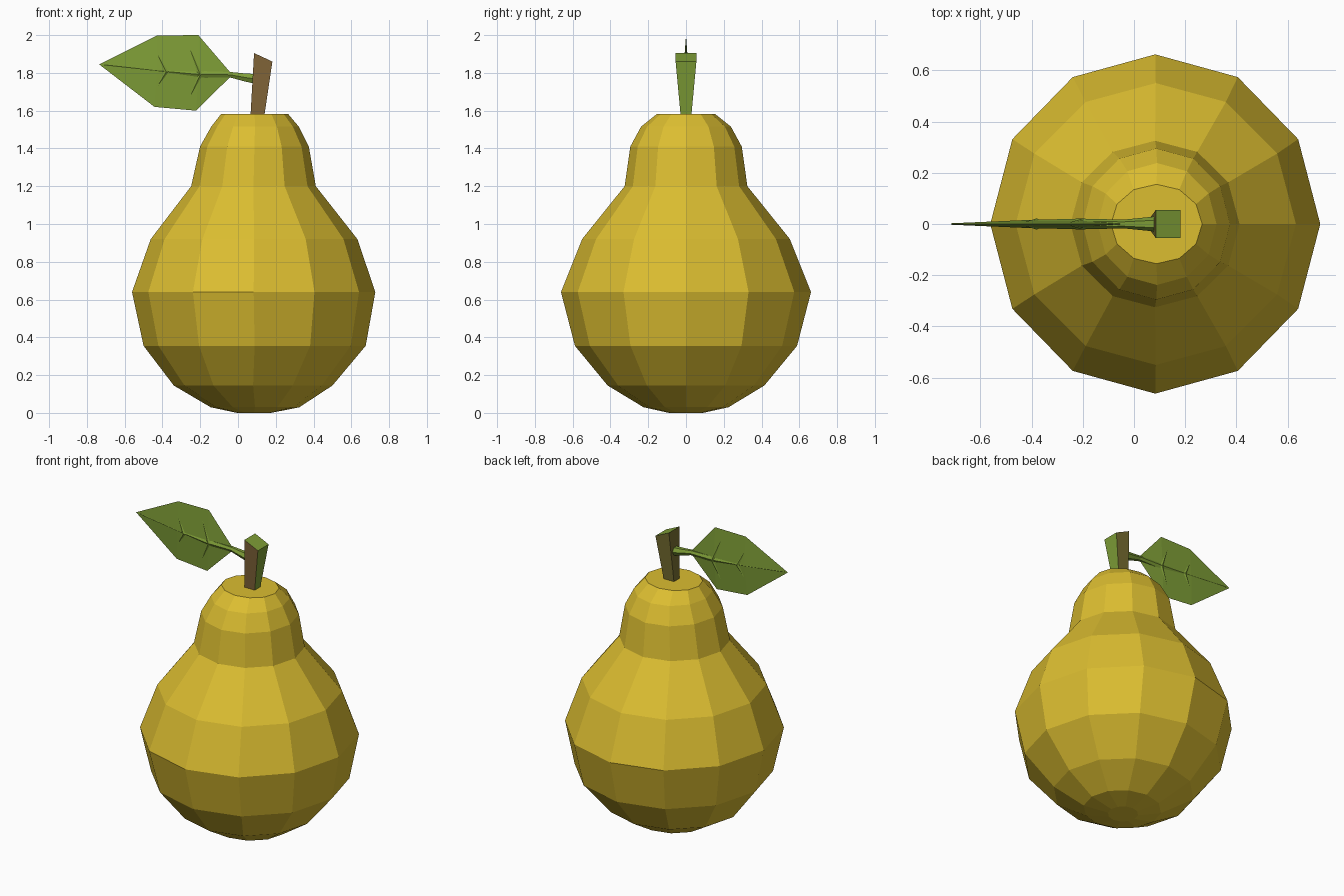
import bpy, bmesh, math
from mathutils import Vector

cube = bpy.data.objects.get("Cube")
if cube:
    bpy.data.objects.remove(cube, do_unlink=True)


def material(name, rgb):
    mat = bpy.data.materials.new(name)
    mat.use_nodes = True
    mat.diffuse_color = (*rgb, 1)
    mat.node_tree.nodes["Principled BSDF"].inputs["Base Color"].default_value = (*rgb, 1)
    return mat


YELLOW = material("pear yellow", (0.71, 0.51, 0.03))
GREEN = material("leaf green", (0.21, 0.34, 0.038))
BROWN = material("stem brown", (0.23, 0.135, 0.042))
OLIVE = material("stem olive", (0.19, 0.16, 0.032))


def finish(name, bm, *mats):
    bmesh.ops.recalc_face_normals(bm, faces=bm.faces)
    mesh = bpy.data.meshes.new(name)
    bm.to_mesh(mesh)
    bm.free()
    for mat in mats:
        mesh.materials.append(mat)
    obj = bpy.data.objects.new(name, mesh)
    bpy.context.collection.objects.link(obj)
    return obj


def loft(bm, rings):
    """Skin a list of equal-length rings of points and cap both ends."""
    loops = [[bm.verts.new(p) for p in ring] for ring in rings]
    n = len(loops[0])
    for a, b in zip(loops, loops[1:]):
        for i in range(n):
            j = (i + 1) % n
            bm.faces.new((a[i], a[j], b[j], b[i]))
    bm.faces.new(loops[0][::-1])
    bm.faces.new(loops[-1])


# Fruit body: twelve-sided lathe, (z, centre x, radius x, radius y)
profile = [
    (0.0, 0.085, 0.09, 0.09), (0.03, 0.09, 0.235, 0.225),
    (0.145, 0.08, 0.42, 0.415), (0.355, 0.088, 0.588, 0.588),
    (0.64, 0.083, 0.644, 0.662), (0.92, 0.085, 0.547, 0.55),
    (1.2, 0.082, 0.33, 0.325), (1.41, 0.087, 0.288, 0.295),
    (1.515, 0.09, 0.232, 0.238), (1.582, 0.088, 0.178, 0.155),
]
angles = [math.tau * i / 12 for i in range(12)]
bm = bmesh.new()
loft(bm, [[(cx + rx * math.cos(a), ry * math.sin(a), z) for a in angles]
          for z, cx, rx, ry in profile])
finish("pear_body", bm, YELLOW)

# Stem: flared square post with a slanted top
bm = bmesh.new()
loft(bm, [
    [(x, y, z) for x, y, z in ((x0, -w, z0), (x1, -w, z1), (x1, w, z1), (x0, w, z0))]
    for x0, z0, x1, z1, w in ((0.066, 1.57, 0.139, 1.57, 0.028),
                              (0.085, 1.905, 0.182, 1.86, 0.055))
])
stem = finish("stem", bm, BROWN, GREEN, OLIVE)
for face in stem.data.polygons:
    n = face.normal
    if n.x > 0.7 or n.z > 0.7:
        face.material_index = 1
    elif n.y > 0.7 or n.x < -0.7:
        face.material_index = 2

# Leaf blade: thin lens, stations from base to tip (x, top z, rib z, bottom z)
stations = [(-0.21, 2.0, 1.79, 1.6), (-0.43, 1.998, 1.812, 1.62)]
bm = bmesh.new()
base = bm.verts.new((-0.03, 0, 1.79))
tip = bm.verts.new((-0.735, 0, 1.845))
upper = [bm.verts.new((x, 0, t)) for x, t, r, b in stations]
lower = [bm.verts.new((x - 0.012, 0, b)) for x, t, r, b in stations]
for side in (-1, 1):
    rib = [bm.verts.new((x, side * 0.014, r)) for x, t, r, b in stations]
    for edge in (upper, lower):
        bm.faces.new((base, rib[0], edge[0]))
        bm.faces.new((rib[0], rib[1], edge[1], edge[0]))
        bm.faces.new((rib[1], tip, edge[1]))
finish("leaf_blade", bm, GREEN)

# Leaf stalk running on as the midrib: tapered six-sided rod (x, z, radius)
path = [(0.09, 1.768, 0.03), (0.03, 1.777, 0.024), (-0.04, 1.79, 0.017),
        (-0.21, 1.792, 0.021), (-0.43, 1.812, 0.015), (-0.71, 1.843, 0.003)]
bm = bmesh.new()
loft(bm, [[(x, r * math.cos(a), z + r * math.sin(a)) for a in angles[::2]]
          for x, z, r in path])
finish("leaf_stalk", bm, GREEN)

# Side veins: slim raised ridges on both faces of the blade
bm = bmesh.new()
for side in (-1, 1):
    for x, z, dx, dz in ((-0.2, 1.79, -0.06, 0.15), (-0.2, 1.79, -0.06, -0.13),
                         (-0.38, 1.805, -0.06, 0.12), (-0.38, 1.805, -0.06, -0.1)):
        start = Vector((x, side * 0.016, z))
        end = Vector((x + dx, side * 0.003, z + dz))
        points = [start + Vector((0.012, 0, 0)), start - Vector((0.012, 0, 0)),
                  start + Vector((0, side * 0.006, 0)), end]
        a, b, c, d = [bm.verts.new(p) for p in points]
        for tri in ((a, b, c), (a, c, d), (c, b, d), (b, a, d)):
            bm.faces.new(tri)
finish("leaf_veins", bm, GREEN)
